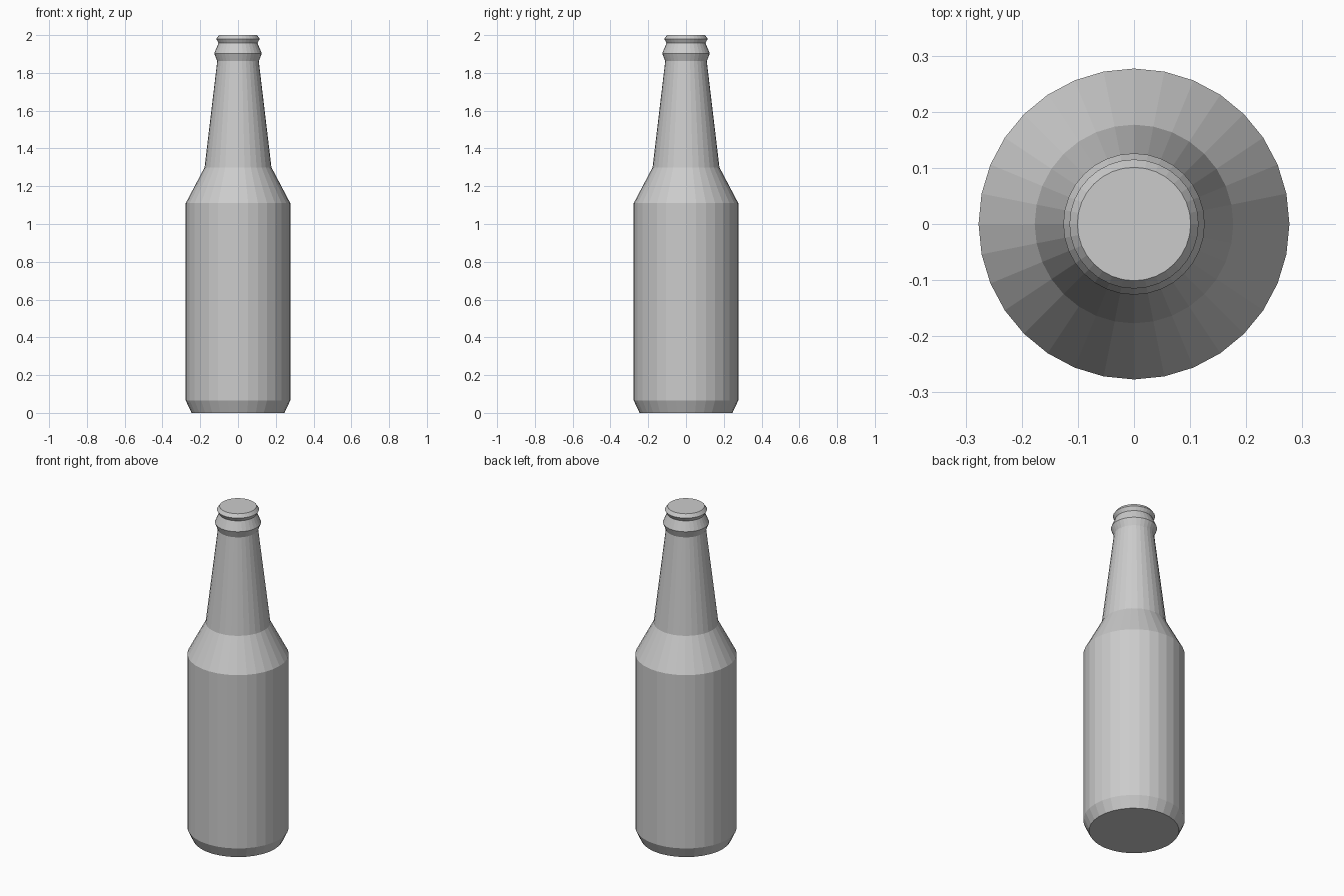
import bpy, bmesh
from math import cos, sin, tau

if "Cube" in bpy.data.objects:
    bpy.data.objects.remove(bpy.data.objects["Cube"])

SIDES = 32

# Bottle silhouette from base to lip: (radius, height)
PROFILE = [
    (0.246, 0.0), (0.277, 0.066),      # base bevel
    (0.277, 1.11), (0.177, 1.30),      # body and shoulder
    (0.110, 1.862),                    # neck
    (0.126, 1.903), (0.103, 1.958),    # collar ring
    (0.115, 1.98), (0.101, 2.0),       # lip
]


def lathe(name, profile):
    bm = bmesh.new()
    rings = [[bm.verts.new((r * cos(tau * i / SIDES), r * sin(tau * i / SIDES), z))
              for i in range(SIDES)] for r, z in profile]
    for low, high in zip(rings, rings[1:]):
        for i in range(SIDES):
            j = (i + 1) % SIDES
            bm.faces.new((low[i], low[j], high[j], high[i]))
    # flat caps at both ends
    bm.faces.new(rings[0][::-1])
    bm.faces.new(rings[-1])
    mesh = bpy.data.meshes.new(name)
    bm.to_mesh(mesh)
    bm.free()
    obj = bpy.data.objects.new(name, mesh)
    bpy.context.collection.objects.link(obj)
    return obj


lathe("bottle", PROFILE)
